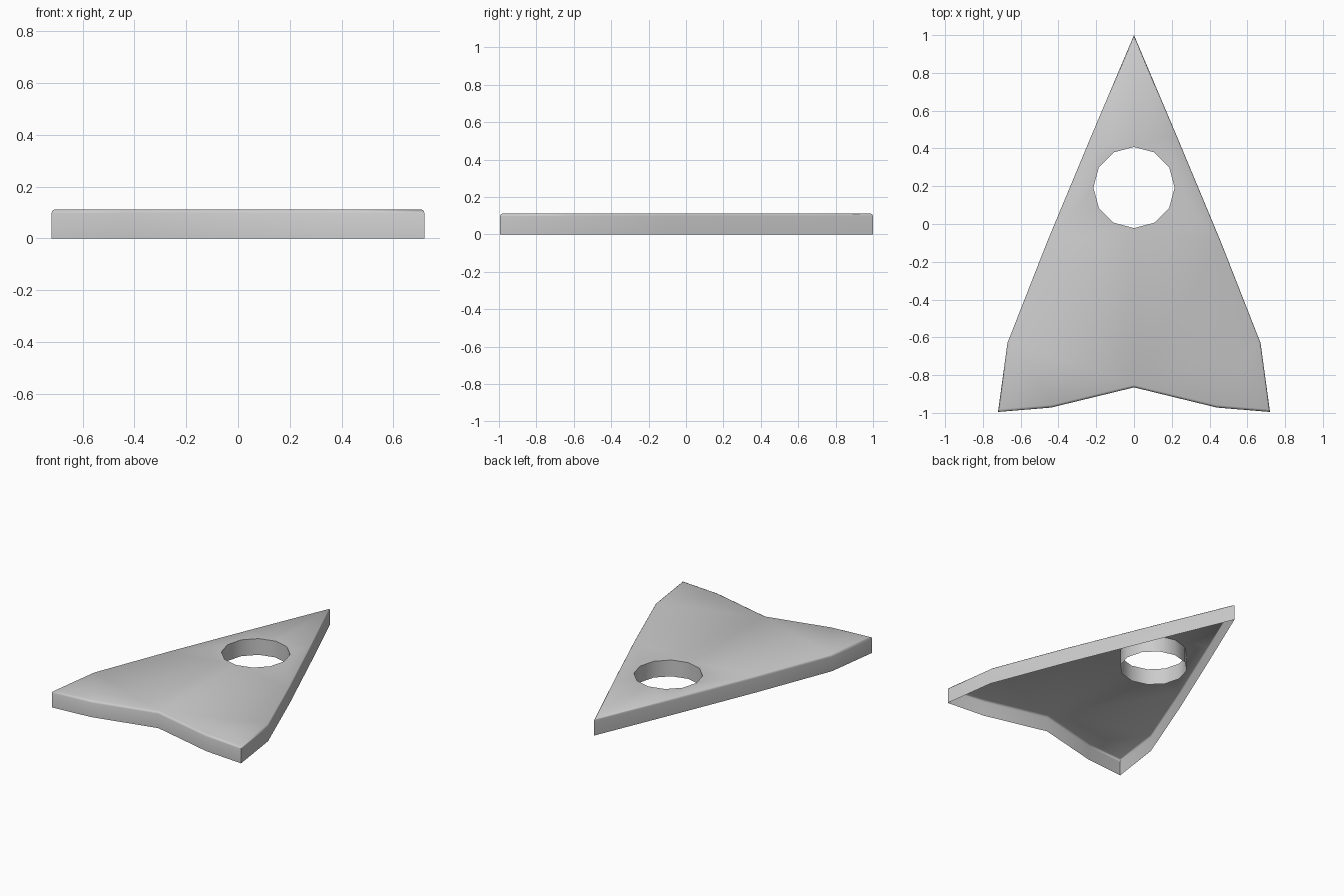
import bpy, bmesh, math

if "Cube" in bpy.data.objects:
    bpy.data.objects.remove(bpy.data.objects["Cube"])

# Half outline from the tip round to the notch, then mirrored
half = [(0, 1), (0.222, 0.476), (0.462, -0.1), (0.67, -0.63),
        (0.72, -0.995), (0.44, -0.972), (0, -0.865)]
outline = half + [(-x, y) for x, y in half[-2:0:-1]]
# Scale and height of each ring, giving a softly rounded top edge
rings = [(1, 0), (1, 0.098), (0.996, 0.107), (0.985, 0.112)]
TOP = 0.112

bm = bmesh.new()


def ring(points, z):
    return [bm.verts.new((x, y, z)) for x, y in points]


def bridge(a, b):
    n = len(a)
    for i in range(n):
        j = (i + 1) % n
        bm.faces.new((a[i], b[i], b[j], a[j]))


def loop_edges(vs):
    return [bm.edges.get((vs[i - 1], vs[i])) for i in range(len(vs))]


# Outer wall (clockwise outline, so faces point outward)
walls = [ring([(x * s, y * s) for x, y in outline], z) for s, z in rings]
for a, b in zip(walls, walls[1:]):
    bridge(a, b)

# Twelve-sided sleeve around the window
circle = [(0.215 * math.cos(i * math.pi / 6), 0.193 + 0.215 * math.sin(i * math.pi / 6))
          for i in range(12)]
low, high = ring(circle, 0), ring(circle, TOP)
bridge(low, high)

# Top plate with the window left open; underside stays hollow
bmesh.ops.triangle_fill(bm, use_beauty=True, use_dissolve=False,
                        edges=loop_edges(walls[-1]) + loop_edges(high))
bmesh.ops.recalc_face_normals(bm, faces=bm.faces[:])
top = max(bm.faces, key=lambda f: f.calc_center_median().z)
if top.normal.z < 0:
    bmesh.ops.reverse_faces(bm, faces=bm.faces[:])

mesh = bpy.data.meshes.new("pointer_plate")
bm.to_mesh(mesh)
bm.free()
plate = bpy.data.objects.new("pointer_plate", mesh)
bpy.context.collection.objects.link(plate)
bpy.context.view_layer.objects.active = plate
plate.select_set(True)
bpy.ops.object.shade_smooth_by_angle(angle=math.radians(50))
